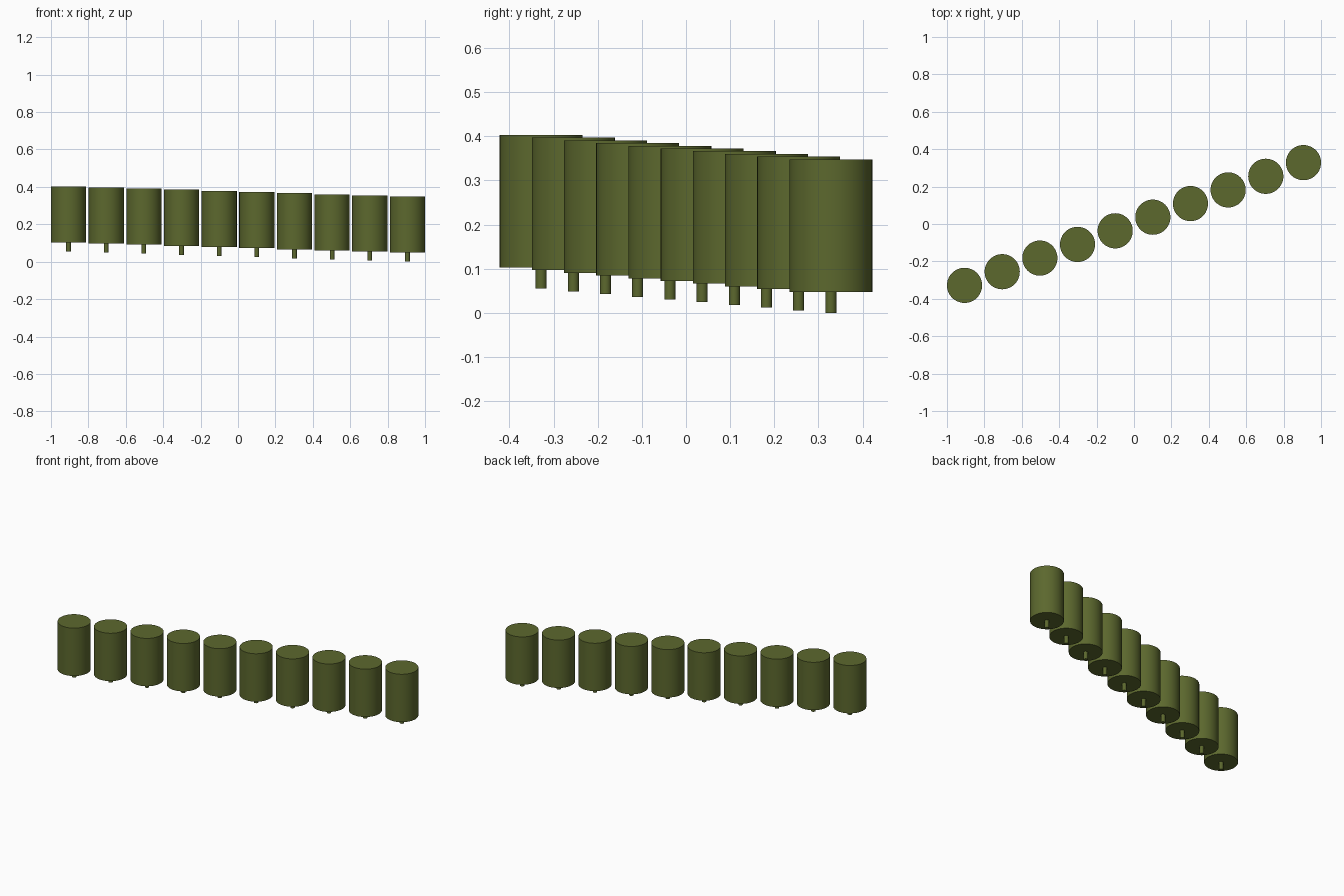
import bpy
import math

if "Cube" in bpy.data.objects:
    bpy.data.objects.remove(bpy.data.objects["Cube"])

COUNT = 10
START = (-0.906, -0.328, 0.055)   # base of the first shrub
END = (0.906, 0.328, 0.0)         # base of the last shrub
TRUNK_H, CROWN_H = 0.048, 0.30
TRUNK_R, CROWN_R = 0.0125, 0.094

olive = bpy.data.materials.new("olive_green")
olive.diffuse_color = (0.107, 0.138, 0.027, 1)
olive.use_nodes = True
olive.node_tree.nodes["Principled BSDF"].inputs["Base Color"].default_value = olive.diffuse_color


def cylinder(name, radius, x, y, z0, z1, sides):
    bpy.ops.mesh.primitive_cylinder_add(
        vertices=sides, radius=radius, depth=z1 - z0, location=(x, y, (z0 + z1) / 2))
    obj = bpy.context.object
    obj.name = name
    obj.data.materials.append(olive)
    bpy.ops.object.shade_smooth_by_angle(angle=math.radians(35))
    return obj


# Row of clipped shrubs stepping down a gentle slope
for i in range(COUNT):
    t = i / (COUNT - 1)
    x, y, z = (a + (b - a) * t for a, b in zip(START, END))
    # Thin stem, tucked slightly into the crown
    cylinder(f"stem_{i + 1}", TRUNK_R, x, y, z, z + TRUNK_H + 0.005, 24)
    # Cylindrical crown
    cylinder(f"crown_{i + 1}", CROWN_R, x, y, z + TRUNK_H, z + TRUNK_H + CROWN_H, 48)
